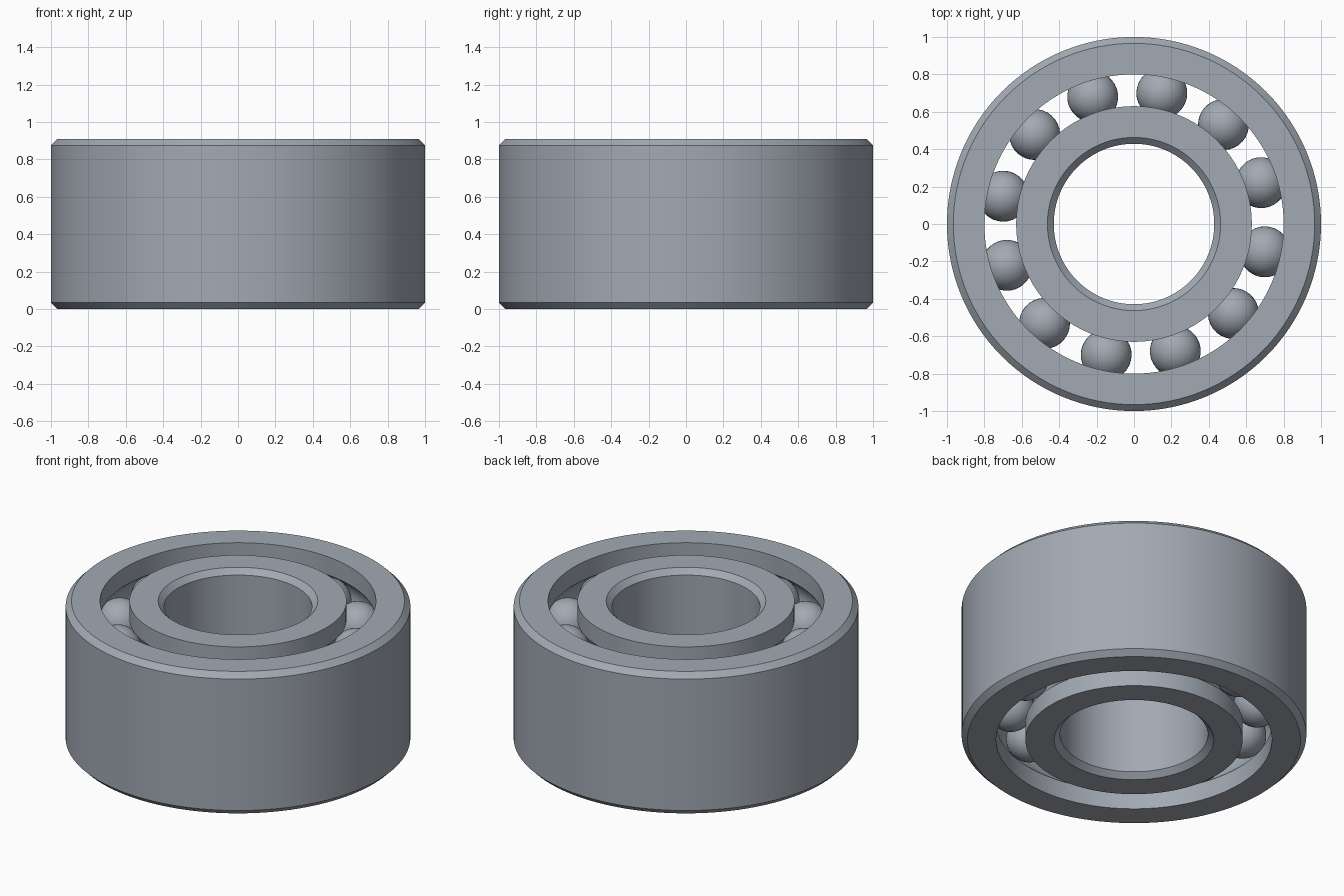
import bpy, bmesh, math
from mathutils import Matrix

cube = bpy.data.objects.get("Cube")
if cube:
    bpy.data.objects.remove(cube)

HEIGHT = 0.909
MID = HEIGHT / 2
CHAMFER = 0.034
PITCH = 0.715                  # radius of the ball circle
BALL = 0.136
ROWS = (MID - 0.23, MID + 0.23)

steel = bpy.data.materials.new("steel_grey")
colour = (0.36, 0.40, 0.45, 1)
steel.use_nodes = True
steel.diffuse_color = colour
steel.node_tree.nodes["Principled BSDF"].inputs["Base Color"].default_value = colour


def finish(bm, name):
    bmesh.ops.recalc_face_normals(bm, faces=bm.faces)
    mesh = bpy.data.meshes.new(name)
    bm.to_mesh(mesh)
    bm.free()
    mesh.materials.append(steel)
    obj = bpy.data.objects.new(name, mesh)
    bpy.context.collection.objects.link(obj)
    bpy.ops.object.select_all(action='DESELECT')
    obj.select_set(True)
    bpy.context.view_layer.objects.active = obj
    bpy.ops.object.shade_smooth_by_angle(angle=math.radians(30))
    return obj


def raceway(land, side, steps=12):
    """Profile points up the ball side of a ring, with one groove per row."""
    radius = BALL + 0.002
    half = math.acos(abs(land - PITCH) / radius)
    points = [(land, 0)]
    for z in ROWS:
        for i in range(steps + 1):
            a = half * (2 * i / steps - 1)
            points.append((PITCH + side * radius * math.cos(a), z + radius * math.sin(a)))
    return points + [(land, HEIGHT)]


def ring(name, land, rim, side, segments=128):
    """Revolve a ring: chamfered rim on one side, grooves on the other."""
    inset = rim - side * CHAMFER
    profile = raceway(land, side) + [(inset, HEIGHT), (rim, HEIGHT - CHAMFER),
                                     (rim, CHAMFER), (inset, 0)]
    bm = bmesh.new()
    verts = [bm.verts.new((r, 0, z)) for r, z in profile]
    edges = [bm.edges.new((v, verts[i - 1])) for i, v in enumerate(verts)]
    bmesh.ops.spin(bm, geom=verts + edges, cent=(0, 0, 0), axis=(0, 0, 1),
                   angle=math.tau, steps=segments, use_merge=True)
    bmesh.ops.remove_doubles(bm, verts=bm.verts, dist=0.0001)
    return finish(bm, name)


# Outer and inner rings
ring("outer_ring", 0.80, 1.0, 1)
ring("inner_ring", 0.63, 0.429, -1)

# Two aligned rows of twelve balls
for row, z in zip(("lower", "upper"), ROWS):
    bm = bmesh.new()
    for k in range(12):
        place = (Matrix.Rotation(math.radians(18 + 30 * k), 4, 'Z')
                 @ Matrix.Translation((PITCH, 0, z)))
        bmesh.ops.create_uvsphere(bm, u_segments=32, v_segments=20,
                                  radius=BALL, matrix=place)
    finish(bm, row + "_ball_row")
